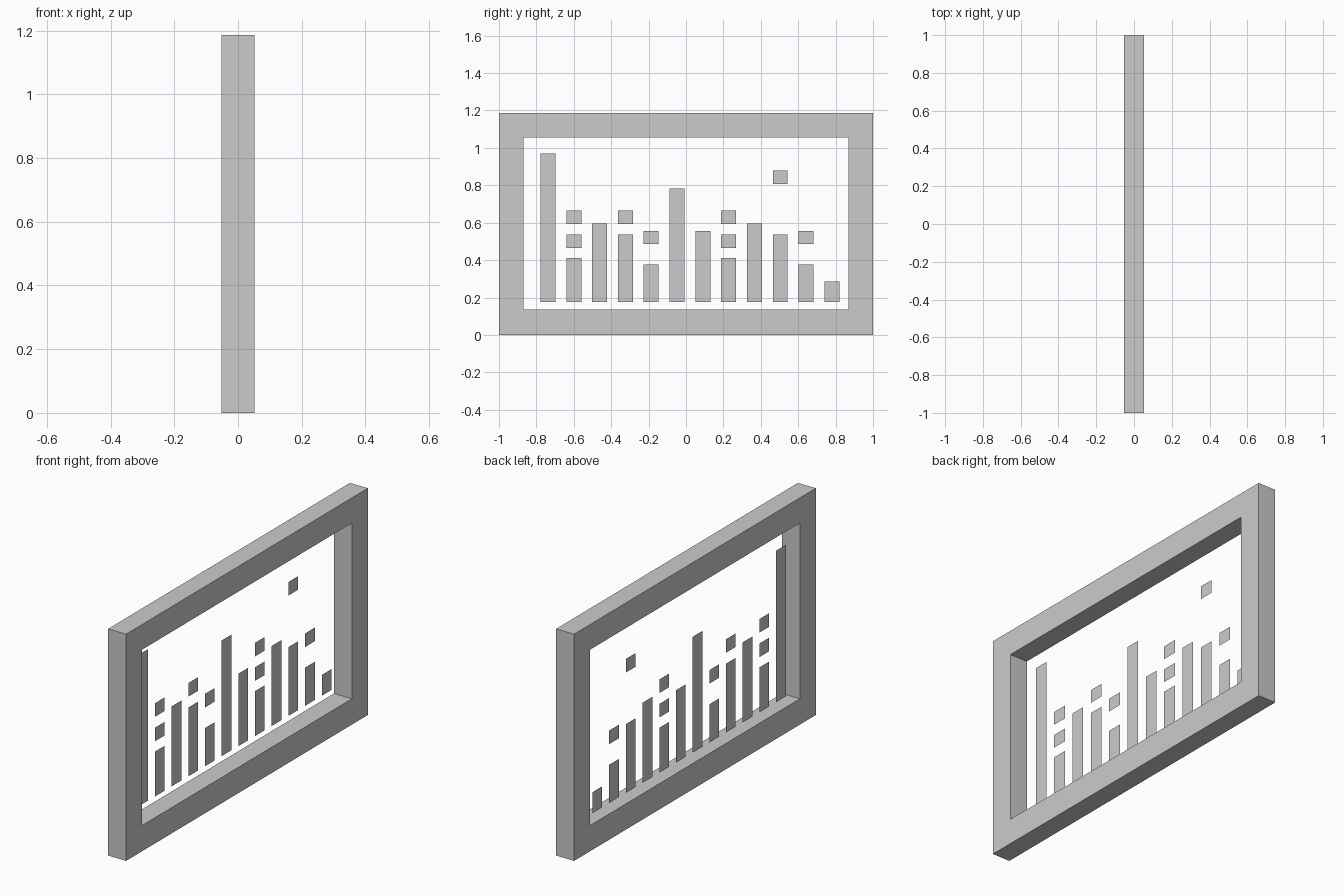
import bpy
import bmesh

cube = bpy.data.objects.get("Cube")
if cube:
    bpy.data.objects.remove(cube, do_unlink=True)

# One plain grey for everything
grey = bpy.data.materials.new("grey")
grey.use_nodes = True
colour = (0.6, 0.6, 0.6, 1)
grey.diffuse_color = colour
grey.node_tree.nodes["Principled BSDF"].inputs["Base Color"].default_value = colour

HALF_DEPTH = 0.052
HEIGHT = 1.187


def finish(bm, name):
    mesh = bpy.data.meshes.new(name)
    bm.to_mesh(mesh)
    bm.free()
    mesh.materials.append(grey)
    obj = bpy.data.objects.new(name, mesh)
    bpy.context.collection.objects.link(obj)
    return obj


def rectangle(bm, x, y0, y1, z0, z1):
    return [bm.verts.new((x, y, z)) for y, z in ((y0, z0), (y1, z0), (y1, z1), (y0, z1))]


# Frame: a mitred rectangular ring, extruded through its depth
bm = bmesh.new()
outer = rectangle(bm, -HALF_DEPTH, -1, 1, 0, HEIGHT)
inner = rectangle(bm, -HALF_DEPTH, -0.868, 0.868, 0.135, 1.055)
for i in range(4):
    j = (i + 1) % 4
    bm.faces.new((outer[i], outer[j], inner[j], inner[i]))
ring = bmesh.ops.extrude_face_region(bm, geom=bm.faces[:], use_keep_orig=True)
moved = [v for v in ring["geom"] if isinstance(v, bmesh.types.BMVert)]
bmesh.ops.translate(bm, verts=moved, vec=(2 * HALF_DEPTH, 0, 0))
bmesh.ops.recalc_face_normals(bm, faces=bm.faces[:])
finish(bm, "frame")

# Flat bars and floating blocks, evenly spaced on one plane near the back
PLANE_X = -0.033
BASE = 0.177
bar_tops = [0.97, 0.412, 0.596, 0.537, 0.377, 0.783,
            0.556, 0.412, 0.596, 0.537, 0.377, 0.286]
block_tops = {1: (0.537, 0.665), 3: (0.665,), 4: (0.556,),
              7: (0.537, 0.665), 9: (0.878,), 10: (0.556,)}


def plate(name, column, z0, z1):
    centre = -0.738 + 0.138 * column
    bm = bmesh.new()
    bm.faces.new(rectangle(bm, PLANE_X, centre - 0.04, centre + 0.04, z0, z1))
    finish(bm, name)


for column, top in enumerate(bar_tops):
    plate(f"bar_{column + 1}", column, BASE, top)
    for n, block_top in enumerate(block_tops.get(column, ())):
        plate(f"block_{column + 1}_{n + 1}", column, block_top - 0.071, block_top)
